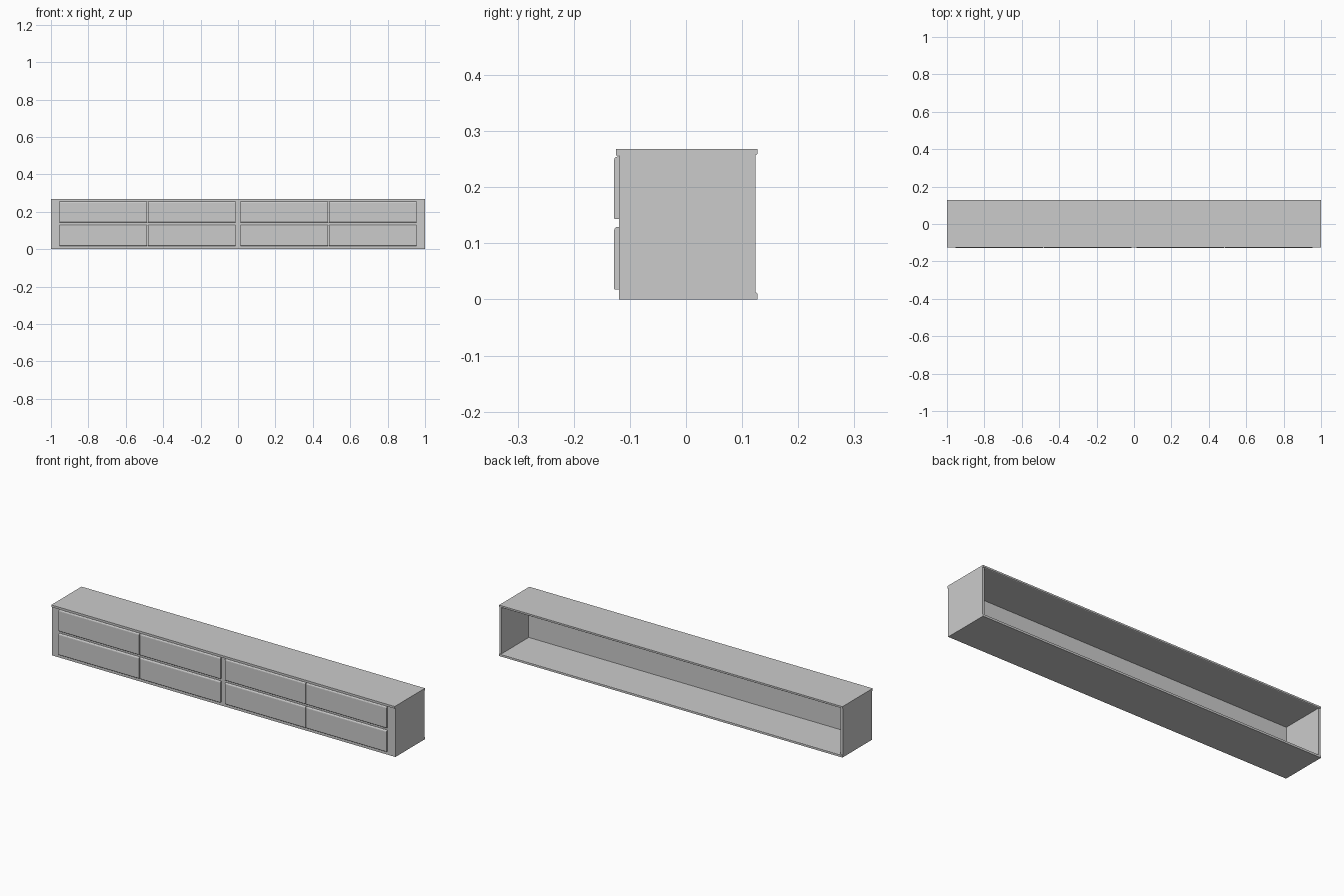
import bpy, bmesh

if "Cube" in bpy.data.objects:
    bpy.data.objects.remove(bpy.data.objects["Cube"])


def extrude_x(name, profile, x0, x1):
    """Closed (y, z) profile swept from x0 to x1."""
    bm = bmesh.new()
    a = [bm.verts.new((x0, y, z)) for y, z in profile]
    b = [bm.verts.new((x1, y, z)) for y, z in profile]
    n = len(profile)
    bm.faces.new(a)
    bm.faces.new(b[::-1])
    for i in range(n):
        j = (i + 1) % n
        bm.faces.new((a[i], b[i], b[j], a[j]))
    bmesh.ops.recalc_face_normals(bm, faces=bm.faces)
    me = bpy.data.meshes.new(name)
    bm.to_mesh(me)
    bm.free()
    ob = bpy.data.objects.new(name, me)
    bpy.context.collection.objects.link(ob)
    return ob


def box(name, x0, x1, y0, y1, z0, z1):
    return extrude_x(name, [(y0, z0), (y1, z0), (y1, z1), (y0, z1)], x0, x1)


FRONT, BACK, T, H = -0.119, 0.124, 0.012, 0.268

# Top with a softened lower back edge, and bottom
extrude_x("top_panel", [(-0.125, 0.257), (0.124, 0.257), (0.127, 0.259),
                        (0.127, H), (-0.125, H)], -1, 1)
extrude_x("bottom_panel", [(FRONT, 0), (0.127, 0), (0.127, 0.011),
                           (0.124, 0.013), (FRONT, 0.013)], -1, 1)

# Sides
for side, s in (("left", -1), ("right", 1)):
    xs = sorted((s * 1.0, s * (1 - T)))
    box(side + "_side", *xs, FRONT, BACK, 0.013, 0.257)

# Front frame behind the drawers; the back of the cabinet is open
box("front_frame", -1 + T, 1 - T, FRONT, FRONT + 0.016, 0.013, 0.257)

# Drawer fronts with an eased upper edge
profile = [(0, 0), (-0.008, 0), (-0.0092, 0.0015), (-0.0092, 0.105),
           (-0.0082, 0.1085), (-0.006, 0.1108), (-0.003, 0.1115), (0, 0.1115)]
columns = [(-0.955, -0.486), (-0.482, -0.013), (0.013, 0.482), (0.486, 0.955)]
for row, z in (("lower", 0.018), ("upper", 0.143)):
    for i, (x0, x1) in enumerate(columns):
        pts = [(FRONT + y, z + dz) for y, dz in profile]
        extrude_x(f"{row}_drawer_front_{i + 1}", pts, x0, x1)
